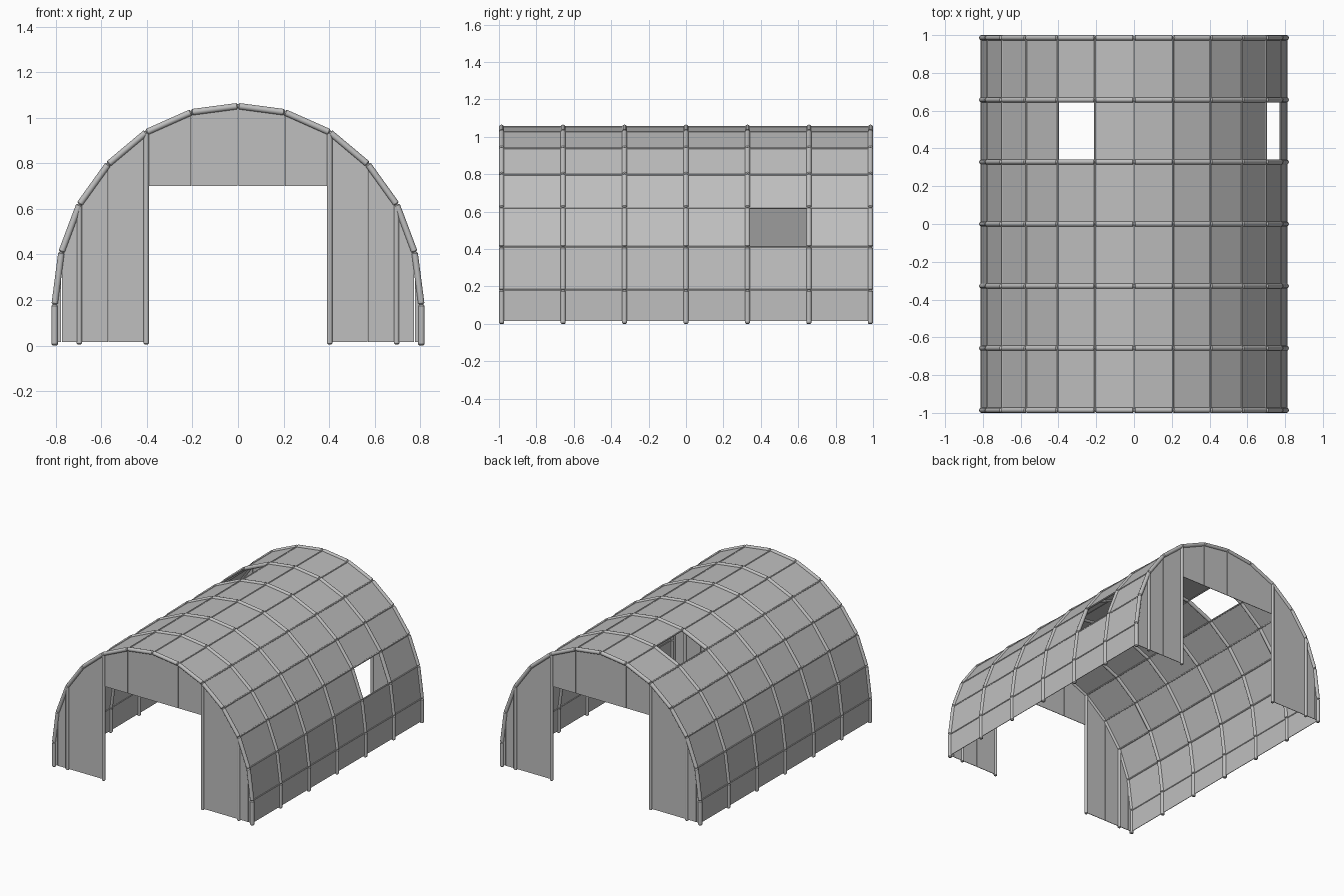
import bpy, bmesh
from mathutils import Vector

if "Cube" in bpy.data.objects:
    bpy.data.objects.remove(bpy.data.objects["Cube"], do_unlink=True)


def make_material(name, value):
    mat = bpy.data.materials.new(name)
    mat.use_nodes = True
    colour = (value, value, value, 1)
    mat.diffuse_color = colour
    mat.node_tree.nodes["Principled BSDF"].inputs["Base Color"].default_value = colour
    return mat


GREY = make_material("light grey", 0.52)

# Half of the arch, from ground to crown, then mirrored to a full arch
HALF = [(0.806, 0.0), (0.806, 0.18), (0.776, 0.41), (0.697, 0.62),
        (0.57, 0.797), (0.403, 0.937), (0.205, 1.025), (0, 1.052)]
ARCH = [(-x, z) for x, z in HALF] + [(x, z) for x, z in reversed(HALF[:-1])]
RIB_R = 0.014
END_Y = 1 - RIB_R
RIBS = [END_Y * i / 3 for i in range(-3, 4)]
FLOOR = 0.015
DOOR_TOP = 0.70
DOOR_X = 0.403


def add_tube(bm, start, end, radius, sides=12):
    """Round bar with slightly chamfered ends."""
    start, end = Vector(start), Vector(end)
    axis = end - start
    turn = axis.to_track_quat('Z', 'Y')
    chamfer = radius * 0.4
    stations = [(0, 0.6), (chamfer, 1), (axis.length - chamfer, 1), (axis.length, 0.6)]
    unit = bmesh.ops.create_circle(bm, segments=sides, radius=radius)["verts"]
    ring = [v.co.copy() for v in unit]
    bmesh.ops.delete(bm, geom=unit, context='VERTS')
    loops = [[bm.verts.new(start + turn @ Vector((c.x * s, c.y * s, h))) for c in ring]
             for h, s in stations]
    for low, high in zip(loops, loops[1:]):
        for i in range(sides):
            j = (i + 1) % sides
            bm.faces.new((low[i], low[j], high[j], high[i]))
    bm.faces.new(loops[0])
    bm.faces.new(loops[-1])


def finish(bm, name, smooth=False, thickness=0):
    bmesh.ops.recalc_face_normals(bm, faces=bm.faces)
    mesh = bpy.data.meshes.new(name)
    bm.to_mesh(mesh)
    bm.free()
    mesh.materials.append(GREY)
    obj = bpy.data.objects.new(name, mesh)
    bpy.context.collection.objects.link(obj)
    if thickness:
        mod = obj.modifiers.new("sheet thickness", 'SOLIDIFY')
        mod.thickness = thickness
        mod.offset = 0
    if smooth:
        bpy.ops.object.select_all(action='DESELECT')
        obj.select_set(True)
        bpy.context.view_layer.objects.active = obj
        bpy.ops.object.shade_smooth_by_angle(angle=0.6)
    return obj


def add_quad(bm, points):
    bm.faces.new([bm.verts.new(p) for p in points])


SEGMENTS = list(zip(ARCH, ARCH[1:]))

# Arched ribs, one bar per straight length
for number, y in enumerate(RIBS, 1):
    bm = bmesh.new()
    for (x1, z1), (x2, z2) in SEGMENTS:
        add_tube(bm, (x1, y, z1), (x2, y, z2), RIB_R)
    finish(bm, f"arch_rib_{number}", smooth=True)

# Thin purlins along the building at each bend
bm = bmesh.new()
for x, z in ARCH[1:-1]:
    for y1, y2 in zip(RIBS, RIBS[1:]):
        add_tube(bm, (x, y1, z), (x, y2, z), 0.006, 8)
finish(bm, "purlins", smooth=True)

# Roof and wall sheets, leaving one roof opening and one side opening
ROOF_HOLE = (5, 4)
SIDE_HOLE = (11, 4)
bm = bmesh.new()
for s, ((x1, z1), (x2, z2)) in enumerate(SEGMENTS):
    z1, z2 = max(z1, FLOOR), max(z2, FLOOR)
    for b, (y1, y2) in enumerate(zip(RIBS, RIBS[1:])):
        if (s, b) not in (ROOF_HOLE, SIDE_HOLE):
            add_quad(bm, [(x1, y1, z1), (x2, y1, z2), (x2, y2, z2), (x1, y2, z1)])
finish(bm, "roof_sheets", thickness=0.004)

# End walls with a wide doorway, and their upright posts
for side, y in (("front", -END_Y), ("back", END_Y)):
    bm = bmesh.new()
    for (x1, z1), (x2, z2) in SEGMENTS[1:-1]:
        base = DOOR_TOP if abs(x1 + x2) / 2 < DOOR_X else FLOOR
        gap = 0.0015
        add_quad(bm, [(x1 + gap, y, base), (x2 - gap, y, base),
                      (x2 - gap, y, z2), (x1 + gap, y, z1)])
    finish(bm, f"{side}_wall_sheets", thickness=0.004)

    bm = bmesh.new()
    for sign in (-1, 1):
        for x, z in (HALF[3], HALF[5]):
            add_tube(bm, (sign * x, y, 0.005), (sign * x, y, z), 0.012)
    finish(bm, f"{side}_wall_posts", smooth=True)
